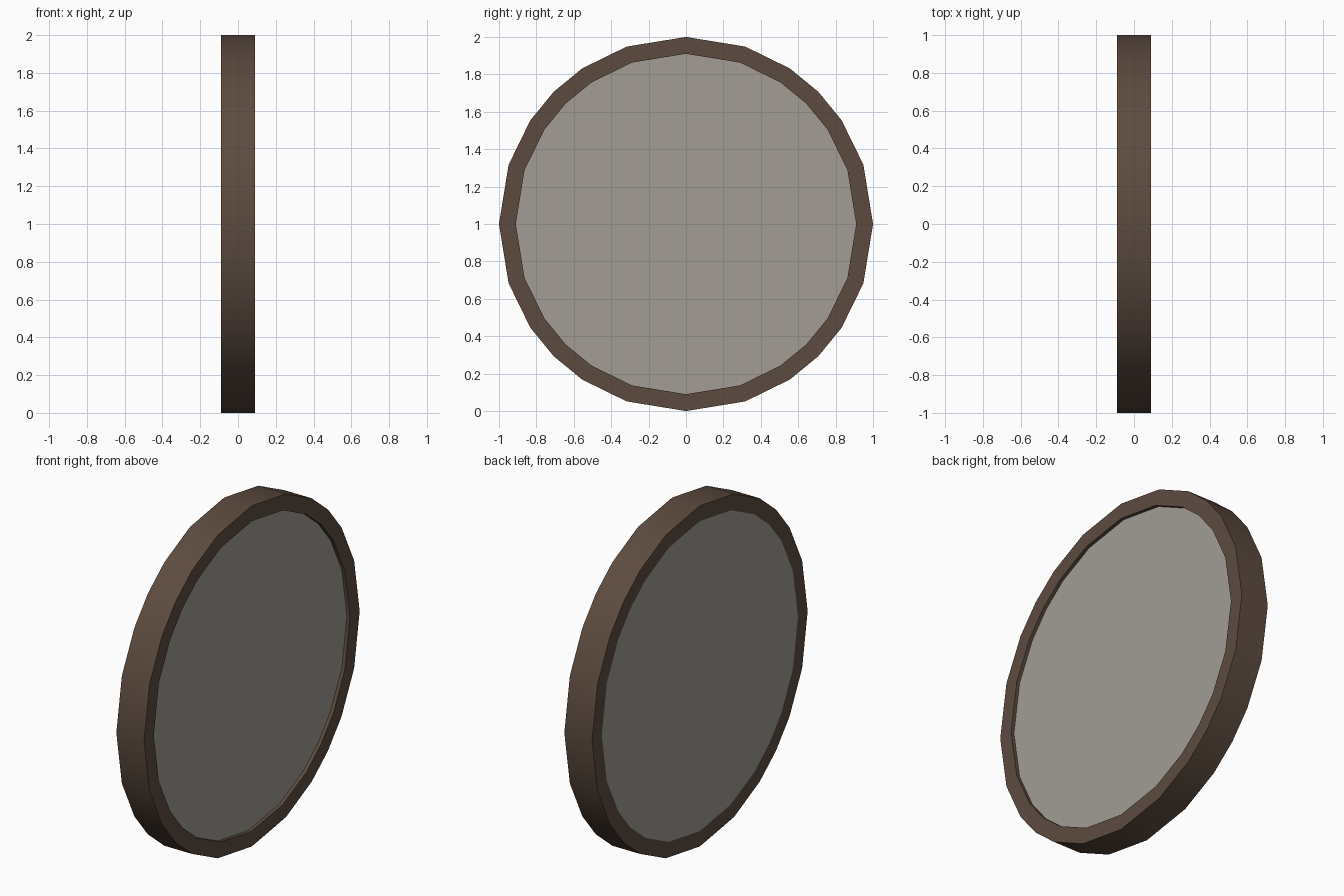
import bpy, bmesh, math

if "Cube" in bpy.data.objects:
    bpy.data.objects.remove(bpy.data.objects["Cube"])

# Rim angles: square-grid spacing gives uneven steps (18.4, 15.3, 11.3 degrees)
half = [math.atan2(i, 3) for i in range(4)]
quarter = half + [math.pi / 2 - a for a in reversed(half[1:3])]
angles = [q * math.pi / 2 + a for q in range(4) for a in quarter]
HALF_T, R_OUT, R_IN, PANEL_X = 0.09, 1.0, 0.91, 0.07


def material(name, rgb):
    m = bpy.data.materials.new(name)
    m.diffuse_color = (*rgb, 1)
    m.use_nodes = True
    m.node_tree.nodes["Principled BSDF"].inputs["Base Color"].default_value = m.diffuse_color
    return m


def loft(name, profile, closed, mat):
    """Sweep (x, radius) points round the x axis; open profiles get capped."""
    bm = bmesh.new()
    rings = [[bm.verts.new((x, r * math.cos(a), 1 + r * math.sin(a))) for a in angles]
             for x, r in profile]
    n = len(angles)
    pairs = list(zip(rings, rings[1:]))
    if closed:
        pairs.append((rings[-1], rings[0]))
    for a, b in pairs:
        for i in range(n):
            j = (i + 1) % n
            bm.faces.new((a[i], a[j], b[j], b[i]))
    if not closed:
        bm.faces.new(rings[0])
        bm.faces.new(rings[-1])
    bmesh.ops.recalc_face_normals(bm, faces=bm.faces)
    mesh = bpy.data.meshes.new(name)
    bm.to_mesh(mesh)
    bm.free()
    mesh.materials.append(mat)
    ob = bpy.data.objects.new(name, mesh)
    bpy.context.collection.objects.link(ob)
    bpy.ops.object.select_all(action='DESELECT')
    ob.select_set(True)
    bpy.context.view_layer.objects.active = ob
    bpy.ops.object.shade_smooth_by_angle(angle=math.radians(30))
    return ob


# Brown rim
loft("rim", [(-HALF_T, R_OUT), (HALF_T, R_OUT), (HALF_T, R_IN), (-HALF_T, R_IN)],
     True, material("brown", (0.11, 0.071, 0.05)))

# Panel: flush at the left side, slightly recessed at the right
loft("panel", [(-HALF_T, R_IN), (PANEL_X, R_IN)],
     False, material("pale_grey", (0.36, 0.335, 0.30)))
